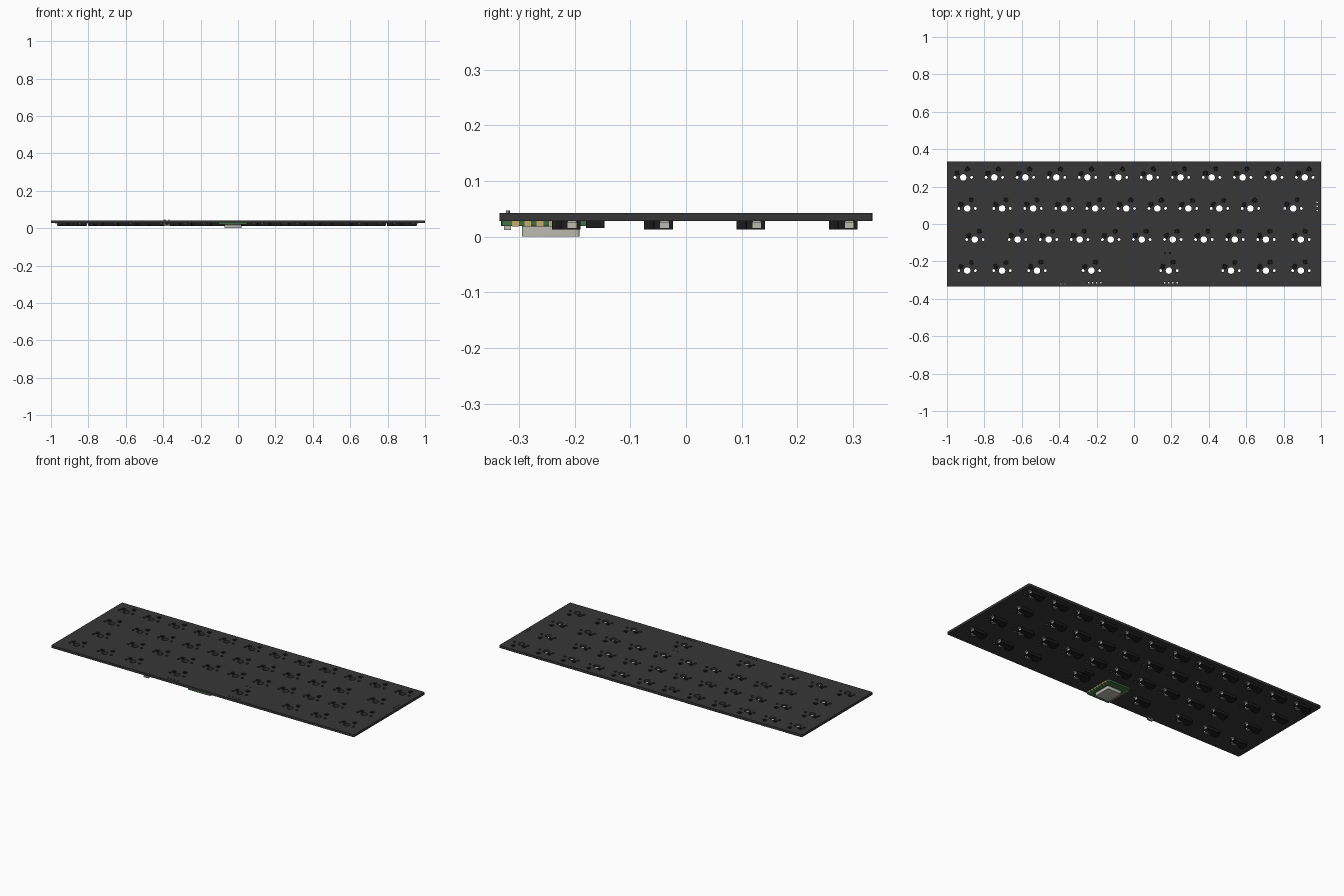
import bpy, bmesh, math

if "Cube" in bpy.data.objects:
    bpy.data.objects.remove(bpy.data.objects["Cube"])

U = 0.166            # one key pitch
MM = U / 19.05       # millimetre in scene units
BOT, TOP = 0.028, 0.042


def material(name, rgb):
    m = bpy.data.materials.new(name)
    m.diffuse_color = (*rgb, 1)
    m.use_nodes = True
    m.node_tree.nodes["Principled BSDF"].inputs["Base Color"].default_value = m.diffuse_color
    return m


BOARD = material("board_dark", (0.038, 0.038, 0.038))
BLACK = material("plastic_black", (0.012, 0.012, 0.012))
METAL = material("metal", (0.5, 0.5, 0.45))
GREEN = material("module_green", (0.05, 0.16, 0.06))
GOLD = material("gold", (0.55, 0.4, 0.15))


def circle(x, y, r, n=16):
    return [(x + r * math.cos(2 * math.pi * i / n), y + r * math.sin(2 * math.pi * i / n))
            for i in range(n)]


def rect(x0, x1, y0, y1, r=0.0):
    if not r:
        return [(x0, y0), (x1, y0), (x1, y1), (x0, y1)]
    pts = []
    for cx, cy, a0 in ((x1 - r, y1 - r, 0), (x0 + r, y1 - r, 90),
                       (x0 + r, y0 + r, 180), (x1 - r, y0 + r, 270)):
        for k in range(5):
            a = math.radians(a0 + k * 22.5)
            pts.append((cx + r * math.cos(a), cy + r * math.sin(a)))
    return pts


def plate(name, outlines, z0, z1, mat):
    """Extruded flat shape; inner outlines become holes."""
    cu = bpy.data.curves.new(name, 'CURVE')
    cu.dimensions = '2D'
    cu.fill_mode = 'BOTH'
    cu.extrude = (z1 - z0) / 2
    for pts in outlines:
        sp = cu.splines.new('POLY')
        sp.points.add(len(pts) - 1)
        for p, (x, y) in zip(sp.points, pts):
            p.co = (x, y, 0, 1)
        sp.use_cyclic_u = True
        sp.use_smooth = False
    tmp = bpy.data.objects.new(name + "_curve", cu)
    bpy.context.collection.objects.link(tmp)
    dg = bpy.context.evaluated_depsgraph_get()
    me = bpy.data.meshes.new_from_object(tmp.evaluated_get(dg))
    bpy.data.objects.remove(tmp)
    bm = bmesh.new()
    bm.from_mesh(me)
    bmesh.ops.remove_doubles(bm, verts=bm.verts, dist=1e-5)
    bmesh.ops.recalc_face_normals(bm, faces=bm.faces)
    bmesh.ops.translate(bm, verts=bm.verts, vec=(0, 0, (z0 + z1) / 2))
    bm.to_mesh(me)
    bm.free()
    me.materials.clear()
    me.materials.append(mat)
    ob = bpy.data.objects.new(name, me)
    bpy.context.collection.objects.link(ob)
    bpy.ops.object.select_all(action='DESELECT')
    ob.select_set(True)
    bpy.context.view_layer.objects.active = ob
    bpy.ops.object.shade_smooth_by_angle(angle=math.radians(35))
    return ob


def mm(pts):
    return [(x * MM, y * MM) for x, y in pts]


# key positions, four staggered rows
rows = [
    [-5.5 + i for i in range(12)],
    [-5.375] + [-4.25 + i for i in range(9)] + [5.125],
    [-5.125] + [-3.75 + i for i in range(9)] + [5.375],
    [-5.375, -4.25, -3.125, -1.375, 1.125, 3.125, 4.25, 5.375],
]
keys = [(kx * U, (1.5 - r) * U) for r, row in enumerate(rows) for kx in row]
PINS = [(-3.81, 2.54), (2.54, 5.08)]

# circuit board with all its holes
holes = []
for x, y in keys:
    holes.append(circle(x, y, 2 * MM, 24))
    for s in (-1, 1):
        holes.append(circle(x + s * 5.08 * MM, y, 0.87 * MM, 12))
    for px, py in PINS:
        holes.append(circle(x + px * MM, y + py * MM, 1.52 * MM, 20))
step = 2.54 * MM
for i in range(4):
    for x0 in (-0.243, 0.164):
        holes.append(circle(x0 + i * step, -0.315, 0.5 * MM, 10))
for i in range(3):
    holes.append(circle(0.979, 0.072 + i * step, 0.5 * MM, 10))
for s in (-1, 1):
    holes.append(circle(0.178 + s * 0.013, -0.155, 0.4 * MM, 8))
    holes.append(circle(-0.38 + s * 0.011, -0.317, 0.4 * MM, 8))
plate("circuit_board", [rect(-1, 1, -0.335, 0.335, 0.006)] + holes, BOT, TOP, BOARD)

# hot-swap socket parts, made once and repeated at every key
body = mm([(-6.1, 0.9), (-2.49, 0.9), (-2.1, 1.7), (-1.3, 2.4), (-0.25, 2.85), (4.8, 2.9),
           (4.8, 6.8), (-3.8, 6.8), (-4.75, 6.6), (-5.5, 6.1), (-5.95, 5.5), (-6.1, 4.7)])
parts = [plate("socket_body", [body], BOT - 1.8 * MM, BOT, BLACK)]
for side, (px, py) in zip(("left", "right"), PINS):
    parts.append(plate(f"socket_tube_{side}",
                       [mm(circle(px, py, 1.45, 20)), mm(circle(px, py, 0.8, 14))],
                       BOT, BOT + 1.25 * MM, BLACK))
for side, x0, x1, wall, y in (("left", -7.4, -6.1, (-6.3, -6.1), 2.54),
                              ("right", 4.8, 6.1, (4.8, 5.0), 5.08)):
    parts.append(plate(f"socket_tab_{side}", [mm(rect(x0, x1, y - 0.9, y + 0.9))],
                       BOT - 0.3 * MM, BOT, METAL))
    parts.append(plate(f"socket_contact_{side}", [mm(rect(*wall, y - 0.9, y + 0.9))],
                       BOT - 1.5 * MM, BOT - 0.3 * MM, METAL))
for i, (x, y) in enumerate(keys):
    for p in parts:
        ob = p if i == 0 else p.copy()
        if i:
            bpy.context.collection.objects.link(ob)
        ob.location = (x, y, 0)

# controller module under the front edge
MX, MY = -0.0275, -0.24
plate("module_board", [rect(MX - 0.0775, MX + 0.0775, MY - 0.092, MY + 0.092, 0.012)],
      0.0185, BOT, GREEN)
shield = plate("module_shield", [rect(MX - 0.046, MX + 0.046, -0.295, -0.191, 0.006)],
               0.0, 0.0185, METAL)
bev = shield.modifiers.new("soft_edge", 'BEVEL')
bev.width = 0.002
bev.segments = 2
for s in (-1, 1):
    for i in range(-3, 4):
        cx, cy = MX + s * 0.072, MY + i * step
        plate("module_pad", [rect(cx - 0.006, cx + 0.006, cy - 0.006, cy + 0.006)],
              0.018, 0.0283, GOLD)

# slide switch under the board
plate("slide_switch", [rect(0.145, 0.211, -0.18, -0.146, 0.003)], 0.015, BOT, BLACK)

# two-pin battery terminal at the front edge
plate("terminal_base", [rect(-0.396, -0.364, -0.327, -0.314)], 0.012, 0.019, METAL)
for s in (-1, 1):
    x = -0.38 + s * 0.011
    plate("terminal_pin", [circle(x, -0.32, 0.0035, 8)], 0.019, 0.047, METAL)
